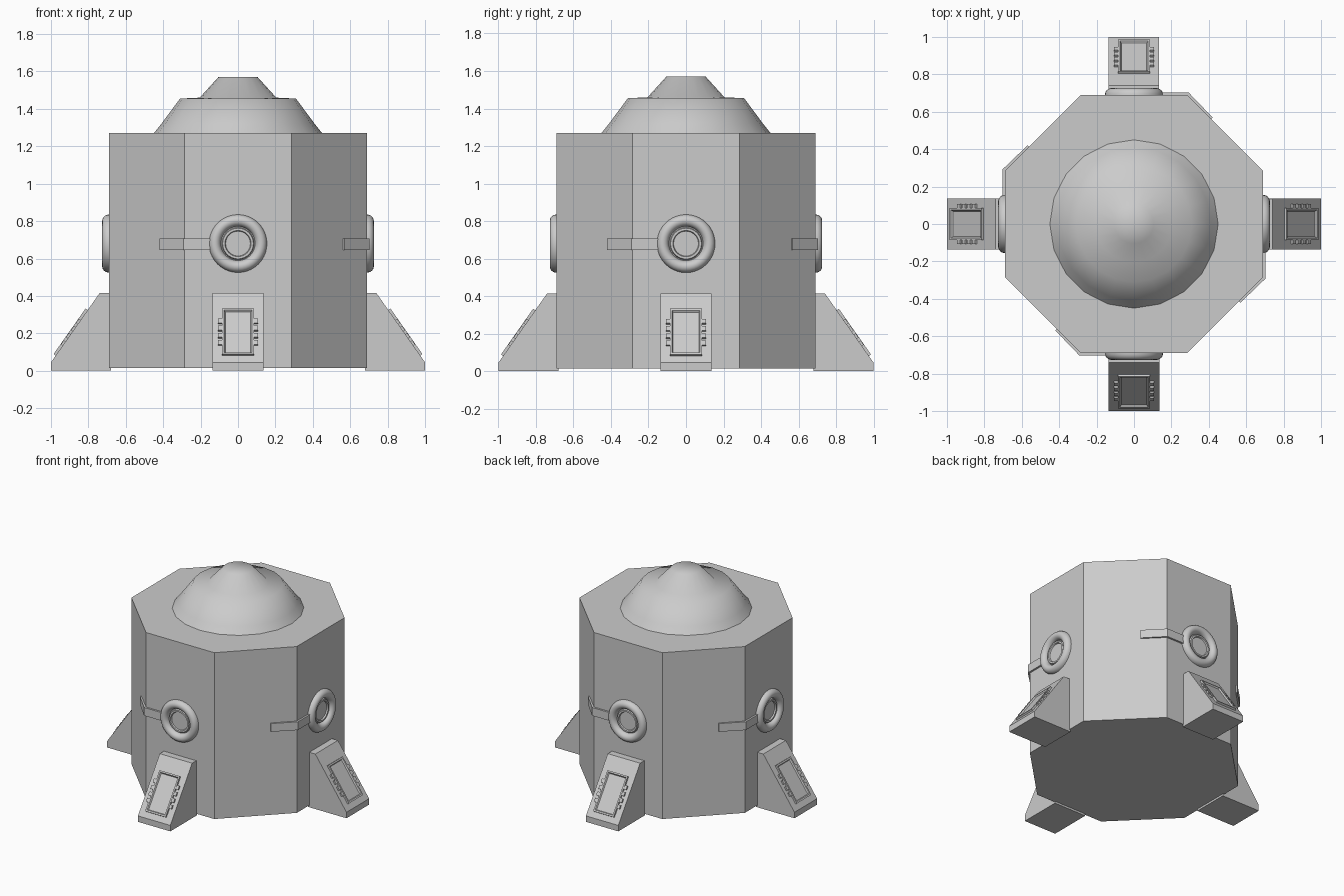
import bpy
import bmesh
from math import pi, sin, cos
from mathutils import Vector, Matrix

cube = bpy.data.objects.get("Cube")
if cube:
    bpy.data.objects.remove(cube, do_unlink=True)

grey = bpy.data.materials.new("plain_grey")
grey.use_nodes = True
colour = (0.6, 0.6, 0.6, 1)
grey.diffuse_color = colour
for node in grey.node_tree.nodes:
    if node.type == "BSDF_PRINCIPLED":
        node.inputs["Base Color"].default_value = colour


def finish(name, bm, smooth=False, sides=1, place=Matrix()):
    """Turn a bmesh into one object, repeated around the body by quarter turns."""
    bmesh.ops.recalc_face_normals(bm, faces=bm.faces)
    bm.transform(place)
    for f in bm.faces:
        f.smooth = smooth
    mesh = bpy.data.meshes.new(name)
    bm.to_mesh(mesh)
    bm.free()
    mesh.materials.append(grey)
    labels = ["front", "left", "back", "right"]
    objects = []
    for i in range(sides):
        full = name if sides == 1 else labels[i] + "_" + name
        ob = bpy.data.objects.new(full, mesh)
        ob.rotation_euler.z = i * pi / 2
        bpy.context.collection.objects.link(ob)
        objects.append(ob)
    return objects


def prism(points, along):
    """Extrude a flat outline along a vector."""
    bm = bmesh.new()
    face = bm.faces.new([bm.verts.new(p) for p in points])
    out = bmesh.ops.extrude_face_region(bm, geom=[face], use_keep_orig=True)
    verts = [g for g in out["geom"] if isinstance(g, bmesh.types.BMVert)]
    bmesh.ops.translate(bm, verts=verts, vec=along)
    return bm


def lathe(profile, steps):
    """Spin a radius and height profile around z."""
    bm = bmesh.new()
    verts = [bm.verts.new((r, 0, z)) for r, z in profile]
    edges = [bm.edges.new(pair) for pair in zip(verts, verts[1:])]
    bmesh.ops.spin(bm, geom=verts + edges, cent=(0, 0, 0), axis=(0, 0, 1),
                   angle=2 * pi, steps=steps)
    bmesh.ops.remove_doubles(bm, verts=bm.verts, dist=0.0005)
    return bm


# Octagonal body
apothem, corner = 0.69, 0.285
base, top = 0.015, 1.27
outline = []
for i in range(4):
    turn = Matrix.Rotation(i * pi / 2, 3, "Z")
    outline += [turn @ Vector((x, -apothem, base)) for x in (-corner, corner)]
finish("body", prism(outline, (0, 0, top - base)))

# Stepped smooth dome
finish("dome", lathe([(0.45, top), (0.41, 1.32), (0.31, 1.455), (0.205, 1.46),
                      (0.105, 1.57), (0, 1.57)], 20), smooth=True)

# Wedge feet
foot = [(-0.68, 0), (-1, 0), (-1, 0.045), (-0.74, 0.415), (-0.68, 0.415)]
finish("foot", prism([(-0.135, y, z) for y, z in foot], (0.27, 0, 0)), sides=4)

# Panel frame on each foot slope: x across, y up the slope, z outwards
low, high = Vector((0, -1, 0.045)), Vector((0, -0.74, 0.415))
up = (high - low).normalized()
across = Vector((1, 0, 0))
out = across.cross(up)
slope = Matrix((across, up, out)).transposed().to_4x4()
slope.translation = low + up * 0.193


def slab(w, h, depth, x=0, y=0):
    pts = [(x - w, y - h, 0), (x + w, y - h, 0), (x + w, y + h, 0), (x - w, y + h, 0)]
    return prism(pts, (0, 0, depth))


bm = slab(0.085, 0.149, 0.014)
front = max(bm.faces, key=lambda f: f.calc_center_median().z)
front.normal_update()
bmesh.ops.recalc_face_normals(bm, faces=bm.faces)
bmesh.ops.inset_individual(bm, faces=[front], thickness=0.016)
bmesh.ops.inset_individual(bm, faces=[front], thickness=0.008, depth=-0.01)
finish("foot_panel", bm, sides=4, place=slope)

# Teeth along both long edges of the panel
for side, label in ((-1, "a"), (1, "b")):
    for i in range(4):
        bm = slab(0.012, 0.014, 0.012, x=side * 0.094, y=(i - 1.5) * 0.047)
        finish("panel_tooth_" + label + str(i + 1), bm, sides=4, place=slope)

# Round porthole with lens rim
ring = [(0.123 - 0.032 * cos(a), 0.036 * sin(a)) for a in [i * pi / 12 for i in range(13)]]
lens = [(0, 0.004), (0.066, 0.004), (0.07, 0.014), (0.082, 0.014), (0.086, 0.002)]
facing = Matrix.Translation((0, -apothem, 0.68)) @ Matrix.Rotation(pi / 2, 4, "X")
portholes = finish("porthole", lathe(lens + ring, 40), smooth=True, sides=4, place=facing)
bpy.ops.object.select_all(action="DESELECT")
portholes[0].select_set(True)
bpy.context.view_layer.objects.active = portholes[0]
bpy.ops.object.shade_smooth_by_angle(angle=0.7)

# Strap from the porthole, bent round the body corner
strap = [(-0.13, -0.685), (-0.283, -0.685), (-0.41, -0.558),
         (-0.421, -0.569), (-0.291, -0.704), (-0.13, -0.704)]
finish("strap", prism([(x, y, 0.646) for x, y in strap], (0, 0, 0.062)), sides=4)
